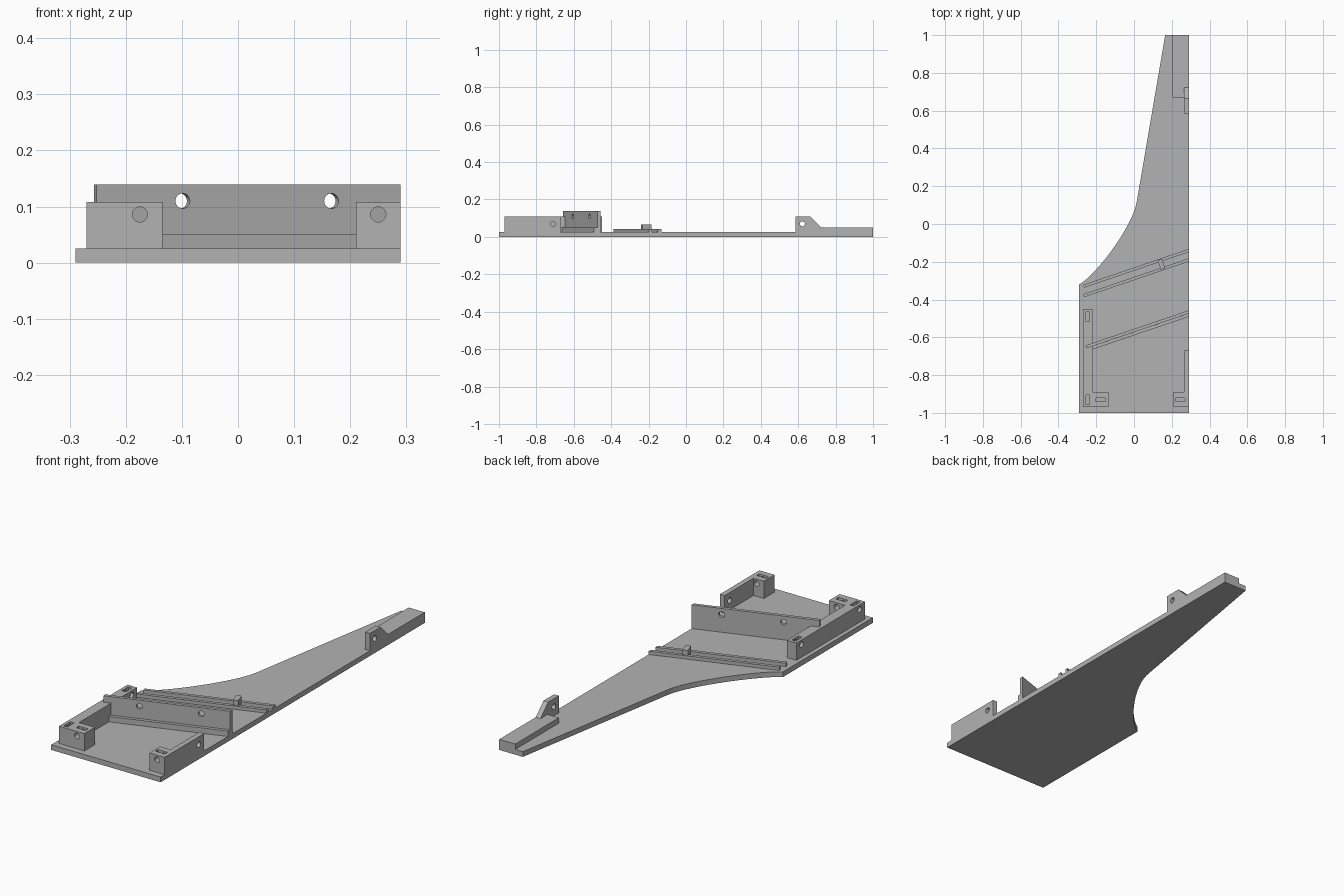
import bpy, bmesh
from math import atan, pi
from mathutils import Matrix, Vector
from mathutils.geometry import interpolate_bezier

cube = bpy.data.objects.get("Cube")
if cube:
    bpy.data.objects.remove(cube, do_unlink=True)

grey = bpy.data.materials.new("plain grey")
grey.use_nodes = True
grey.diffuse_color = (0.45, 0.45, 0.45, 1)
grey.node_tree.nodes["Principled BSDF"].inputs["Base Color"].default_value = grey.diffuse_color

FLOOR = 0.025      # top of the base plate
WALL = 0.108       # top of the brackets
EDGE = 0.29        # straight side of the plate
SLOPE = 0.34       # slant of the cross rails
ANGLE = atan(SLOPE)


def link(name, bm):
    bmesh.ops.recalc_face_normals(bm, faces=bm.faces)
    mesh = bpy.data.meshes.new(name)
    bm.to_mesh(mesh)
    bm.free()
    mesh.materials.append(grey)
    obj = bpy.data.objects.new(name, mesh)
    bpy.context.scene.collection.objects.link(obj)
    return obj


def prism(name, outline, low, high, axis="z"):
    """Extrude an outline: (x, y) along z, or (y, z) along x."""
    bm = bmesh.new()
    place = (lambda a, b: (a, b, low)) if axis == "z" else (lambda a, b: (low, a, b))
    face = bm.faces.new([bm.verts.new(place(a, b)) for a, b in outline])
    new = bmesh.ops.extrude_face_region(bm, geom=[face])["geom"]
    step = high - low
    bmesh.ops.translate(bm, verts=[v for v in new if isinstance(v, bmesh.types.BMVert)],
                        vec=(0, 0, step) if axis == "z" else (step, 0, 0))
    return link(name, bm)


def box(name, center, size, turn=0):
    bm = bmesh.new()
    matrix = Matrix.Translation(center) @ Matrix.Rotation(turn, 4, "Z") @ Matrix.Diagonal((*size, 1))
    bmesh.ops.create_cube(bm, size=1, matrix=matrix)
    return link(name, bm)


def drill(center, length, turn=0, radius=0.0135):
    """Round cutter along x, turned about z."""
    bm = bmesh.new()
    matrix = Matrix.Translation(center) @ Matrix.Rotation(turn, 4, "Z") @ Matrix.Rotation(pi / 2, 4, "Y")
    bmesh.ops.create_cone(bm, cap_ends=True, segments=32, radius1=radius, radius2=radius,
                          depth=length, matrix=matrix)
    return link("hole_cutter", bm)


def slot(x, y, along_x):
    size = (0.05, 0.02, 0.05) if along_x else (0.02, 0.05, 0.05)
    return box("slot_cutter", (x, y, WALL - 0.015), size)


def cut(obj, cutters):
    for cutter in cutters:
        cutter.hide_render = True
        mod = obj.modifiers.new("cut", "BOOLEAN")
        mod.operation, mod.solver, mod.object = "DIFFERENCE", "EXACT", cutter
    bpy.context.view_layer.update()
    graph = bpy.context.evaluated_depsgraph_get()
    mesh = bpy.data.meshes.new_from_object(obj.evaluated_get(graph))
    obj.modifiers.clear()
    obj.data = mesh
    for cutter in cutters:
        bpy.data.objects.remove(cutter, do_unlink=True)


def slanted(name, start_x, end_y, width, high):
    """Slanted bar ending flush with the straight side; end_y is its rear edge there."""
    rear = end_y - SLOPE * (EDGE - start_x)
    drop = width * (1 + SLOPE ** 2) ** 0.5
    shift = width * SLOPE / (1 + SLOPE ** 2) ** 0.5
    front_x = start_x + shift
    return prism(name, [(start_x, rear), (front_x, rear + SLOPE * shift - drop),
                        (EDGE, end_y - drop), (EDGE, end_y)], FLOOR, high)


# Base plate with a curved shoulder and a tapering arm
curve = interpolate_bezier(Vector((0.015, 0.12)), Vector((-0.005, -0.01)),
                           Vector((-0.2, -0.27)), Vector((-EDGE, -0.32)), 24)
prism("base_plate", [(-EDGE, -1), (EDGE, -1), (EDGE, 1), (0.165, 1)]
      + [(p.x, p.y) for p in curve], 0, FLOOR)

# Right-angled corner brackets
long_bracket = prism("long_bracket", [(-0.27, -0.97), (-0.135, -0.97), (-0.135, -0.89),
                                      (-0.22, -0.89), (-0.22, -0.45), (-0.27, -0.45)], FLOOR, WALL)
cut(long_bracket, [slot(-0.245, -0.49, False), slot(-0.245, -0.93, False), slot(-0.175, -0.93, True),
                   drill((-0.175, -0.93, 0.086), 0.2, pi / 2),
                   drill((-0.245, -0.49, 0.086), 0.1),
                   drill((-0.265, -0.93, 0.086), 0.05)])

short_bracket = prism("short_bracket", [(0.21, -0.97), (EDGE, -0.97), (EDGE, -0.67),
                                        (0.265, -0.67), (0.265, -0.89), (0.21, -0.89)], FLOOR, WALL)
cut(short_bracket, [slot(0.245, -0.93, True),
                    drill((0.25, -0.93, 0.086), 0.2, pi / 2),
                    drill((0.28, -0.71, 0.07), 0.1)])

# Tall slanted wall with two holes, and the low ledge in front of it
wall = slanted("slanted_wall", -0.257, -0.457, 0.016, 0.139)
cut(wall, [drill((x, -0.466 - SLOPE * (EDGE - x), 0.11), 0.1, ANGLE + pi / 2)
           for x in (-0.101, 0.164)])
slanted("wall_ledge", -0.225, -0.474, 0.016, 0.051)

# Pair of low rails with a small stop block across them
slanted("rear_rail", -0.27, -0.132, 0.016, 0.041)
slanted("front_rail", -0.27, -0.182, 0.016, 0.041)
box("stop_block", (0.145, -0.213, 0.045), (0.025, 0.052, 0.04), ANGLE)

# Raised strip and drilled lug at the end of the arm
prism("tip_strip", [(0.205, 0.67), (EDGE, 0.67), (EDGE, 1), (0.205, 1)], FLOOR, 0.051)
lug = prism("tip_lug", [(0.585, FLOOR), (0.73, FLOOR), (0.73, 0.045), (0.665, WALL), (0.585, WALL)],
            0.265, EDGE, "x")
cut(lug, [drill((0.28, 0.622, 0.07), 0.1)])
